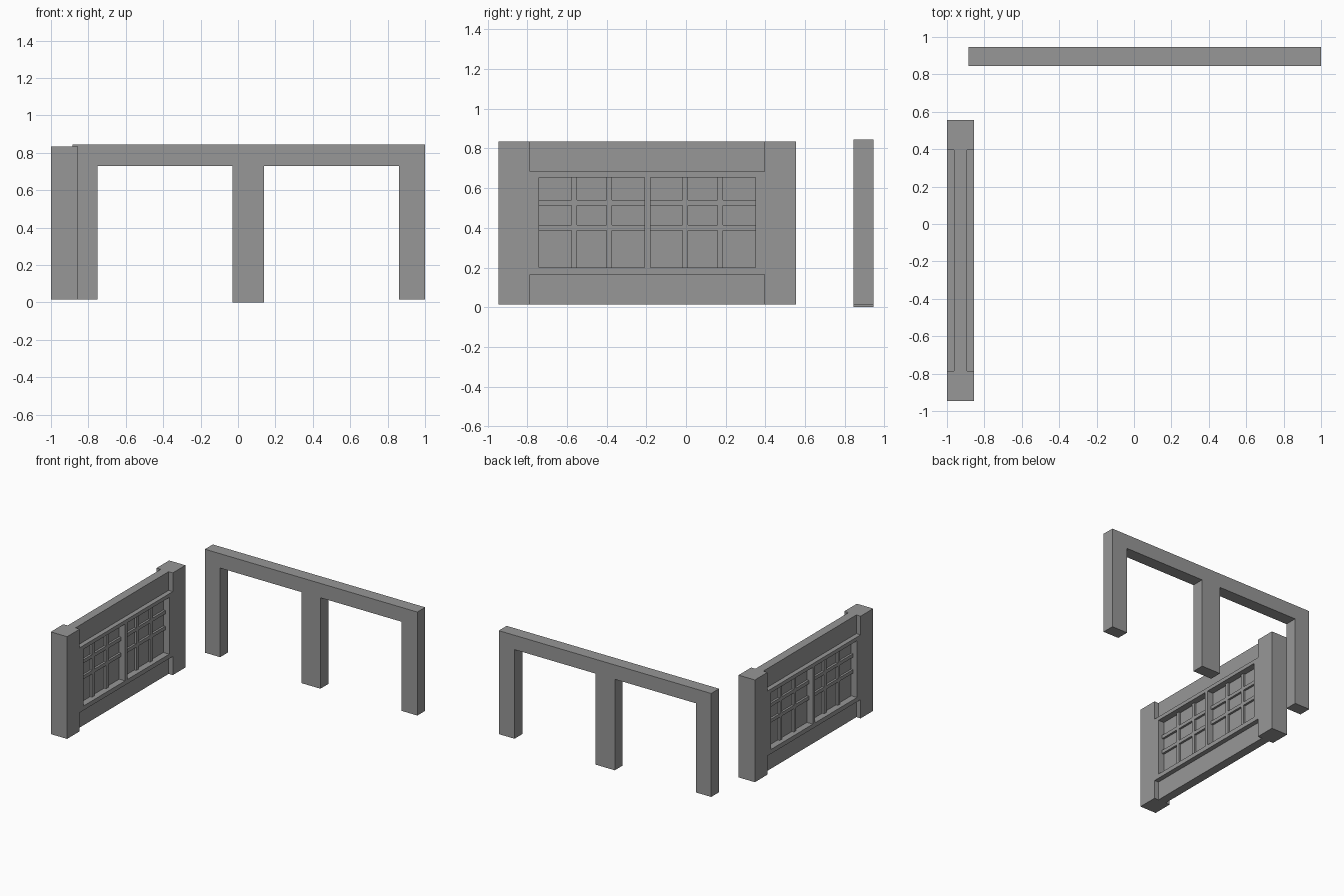
import bpy
import bmesh
from mathutils import Vector

if "Cube" in bpy.data.objects:
    bpy.data.objects.remove(bpy.data.objects["Cube"], do_unlink=True)

grey = bpy.data.materials.new("plain grey")
grey.use_nodes = True
COLOR = (0.31, 0.31, 0.31, 1)
grey.diffuse_color = COLOR
grey.node_tree.nodes["Principled BSDF"].inputs["Base Color"].default_value = COLOR


def finish(name, bm):
    bmesh.ops.recalc_face_normals(bm, faces=bm.faces)
    mesh = bpy.data.meshes.new(name)
    bm.to_mesh(mesh)
    bm.free()
    mesh.materials.append(grey)
    obj = bpy.data.objects.new(name, mesh)
    bpy.context.collection.objects.link(obj)
    return obj


def boxes(name, half_depth, rects):
    """Blocks of the side wall: each rect is (y0, y1, z0, z1)."""
    bm = bmesh.new()
    for y0, y1, z0, z1 in rects:
        made = bmesh.ops.create_cube(bm, size=1)["verts"]
        bmesh.ops.scale(bm, verts=made, vec=(2 * half_depth, y1 - y0, z1 - z0))
        bmesh.ops.translate(bm, verts=made, vec=(WALL_X, (y0 + y1) / 2, (z0 + z1) / 2))
    return finish(name, bm)


# Three-legged beam frame, extruded from one outline
BASE = 0.015
outline = [(-0.885, BASE), (-0.75, BASE), (-0.75, 0.73), (-0.03, 0.73),
           (-0.03, 0), (0.14, 0), (0.14, 0.73), (0.86, 0.73),
           (0.86, BASE), (1, BASE), (1, 0.845), (-0.885, 0.845)]
bm = bmesh.new()
face = bm.faces.new([bm.verts.new((x, 0.845, z)) for x, z in outline])
side = bmesh.ops.extrude_face_region(bm, geom=[face])["geom"]
bmesh.ops.translate(bm, vec=Vector((0, 0.1, 0)),
                    verts=[v for v in side if isinstance(v, bmesh.types.BMVert)])
finish("back_beam_frame", bm)

# Side wall: end posts and recessed rails
WALL_X, OUTER = -0.9275, 0.0725
TOP = 0.835
Y0, Y1 = -0.785, 0.395
Z0, Z1 = 0.165, 0.685
boxes("front_post", OUTER, [(-0.945, Y0, BASE, TOP)])
boxes("back_post", OUTER, [(Y1, 0.555, BASE, TOP)])
boxes("lower_rail", 0.035, [(Y0, Y1, BASE, Z0)])
boxes("upper_rail", 0.035, [(Y0, Y1, Z1, TOP)])

# Window surround, flush with the posts
windows = [(-0.74, -0.21), (-0.18, 0.35)]
W0, W1 = 0.2, 0.655
boxes("window_surround", OUTER, [
    (Y0, Y1, Z0, W0), (Y0, Y1, W1, Z1),
    (Y0, windows[0][0], W0, W1),
    (windows[0][1], windows[1][0], W0, W1),
    (windows[1][1], Y1, W0, W1)])

# Panes with raised glazing bars on both sides
BAR = 0.014
for label, (a, b) in zip(("front", "back"), windows):
    boxes(label + "_pane", 0.02, [(a, b, W0, W1)])
    uprights = [a + (b - a) * k / 3 for k in (1, 2)]
    crossbars = [W1 - (W1 - W0) * k for k in (0.28, 0.56)]
    boxes(label + "_window_uprights", 0.037,
          [(y - BAR, y + BAR, W0, W1) for y in uprights])
    edges = [a] + [y + s * BAR for y in uprights for s in (-1, 1)] + [b]
    boxes(label + "_window_crossbars", 0.037,
          [(p, q, z - BAR, z + BAR) for z in crossbars
           for p, q in zip(edges[::2], edges[1::2])])
